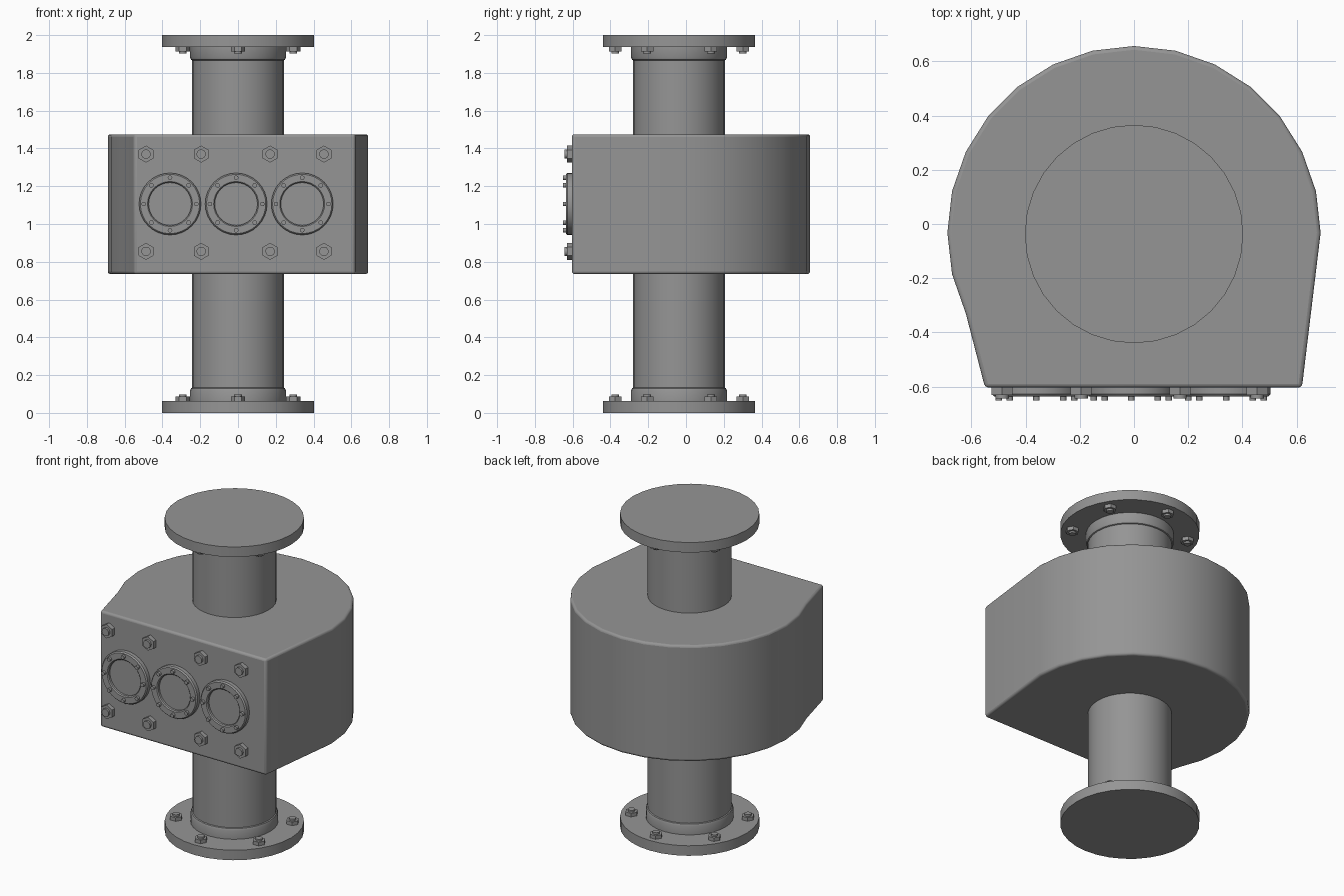
import bpy, bmesh, math
from mathutils import Matrix, Vector

if "Cube" in bpy.data.objects:
    bpy.data.objects.remove(bpy.data.objects["Cube"])

CY = -0.037  # pipe axis in y

# Dark grey paint for every part
paint = bpy.data.materials.new("dark_grey")
paint.diffuse_color = (0.3, 0.3, 0.3, 1)
paint.use_nodes = True
paint.node_tree.nodes["Principled BSDF"].inputs["Base Color"].default_value = paint.diffuse_color


def finish(name, bm, angle=30):
    bmesh.ops.recalc_face_normals(bm, faces=bm.faces)
    me = bpy.data.meshes.new(name)
    bm.to_mesh(me)
    bm.free()
    me.materials.append(paint)
    ob = bpy.data.objects.new(name, me)
    bpy.context.collection.objects.link(ob)
    bpy.ops.object.select_all(action='DESELECT')
    ob.select_set(True)
    bpy.context.view_layer.objects.active = ob
    bpy.ops.object.shade_smooth_by_angle(angle=math.radians(angle))
    return ob


def lathe(bm, profile, n, mat, closed=False):
    """Revolve (radius, height) points about local z; cap the ends if open."""
    rings = [[bm.verts.new(mat @ Vector((r * math.cos(2 * math.pi * i / n),
                                         r * math.sin(2 * math.pi * i / n), h)))
              for i in range(n)] for r, h in profile]
    pairs = list(zip(rings, rings[1:]))
    if closed:
        pairs.append((rings[-1], rings[0]))
    else:
        bm.faces.new(rings[0])
        bm.faces.new(rings[-1])
    for a, b in pairs:
        for i in range(n):
            j = (i + 1) % n
            bm.faces.new((a[i], a[j], b[j], b[i]))


def nut(bm, mat, s):
    """Hex nut with a stud end, pointing along local z."""
    lathe(bm, [(s, -0.005), (s, 0.6 * s)], 6, mat)
    lathe(bm, [(0.55 * s, 0.55 * s), (0.55 * s, 0.9 * s)], 14, mat)


UP = Matrix.Translation((0, CY, 0))
DOWN = Matrix.Translation((0, CY, 2)) @ Matrix.Rotation(math.pi, 4, 'X')


def front(x, z):
    return Matrix.Translation((x, -0.604, z)) @ Matrix.Rotation(math.pi / 2, 4, 'X')


# Housing: round back, flat front
pts = [(0.689 * math.cos(2 * math.pi * i / 28), -0.032 + 0.689 * math.sin(2 * math.pi * i / 28))
       for i in range(17)]
pts += [(-0.55, -0.604), (0.62, -0.604)]
bm = bmesh.new()
base = bm.faces.new([bm.verts.new((x, y, 0.735)) for x, y in pts])
ext = bmesh.ops.extrude_face_region(bm, geom=[base])
bmesh.ops.translate(bm, vec=(0, 0, 0.74),
                    verts=[v for v in ext['geom'] if isinstance(v, bmesh.types.BMVert)])
body = finish("housing", bm)
bev = body.modifiers.new("edge_rounding", 'BEVEL')
bev.width, bev.segments, bev.limit_method = 0.014, 3, 'ANGLE'
bev.angle_limit = math.radians(40)

# Upright pipe
bm = bmesh.new()
lathe(bm, [(0.243, 0.03), (0.243, 1.97)], 32, UP)
finish("pipe", bm)

# End flanges with collars and nuts
for name, mat in (("bottom", UP), ("top", DOWN)):
    bm = bmesh.new()
    lathe(bm, [(0.403, 0), (0.403, 0.064), (0.254, 0.064), (0.254, 0.118),
               (0.249, 0.13), (0.24, 0.135)], 32, mat)
    finish(name + "_flange", bm)
    bm = bmesh.new()
    for k in range(6):
        a = math.radians(90 + 60 * k)
        nut(bm, mat @ Matrix.Translation((0.338 * math.cos(a), 0.338 * math.sin(a), 0.064)), 0.038)
    finish(name + "_flange_nuts", bm)

# Round sight windows: bevelled ring, recessed pane, small bolts
for i, x in enumerate((-0.36, -0.01, 0.34)):
    mat = front(x, 1.106)
    bm = bmesh.new()
    lathe(bm, [(0.164, -0.005), (0.164, 0.024), (0.157, 0.032), (0.119, 0.032),
               (0.113, 0.026), (0.113, -0.005)], 32, mat, closed=True)
    finish(f"window_ring_{i + 1}", bm)
    bm = bmesh.new()
    lathe(bm, [(0.116, -0.004), (0.116, 0.012)], 32, mat)
    finish(f"window_pane_{i + 1}", bm)
    bm = bmesh.new()
    for k in range(8):
        a = math.pi * k / 4
        lathe(bm, [(0.012, 0.028), (0.012, 0.048)], 14,
              mat @ Matrix.Translation((0.139 * math.cos(a), 0.139 * math.sin(a), 0)))
    finish(f"window_bolts_{i + 1}", bm)

# Large nuts on the front face
bm = bmesh.new()
for x in (-0.487, -0.195, 0.17, 0.455):
    for z in (0.855, 1.37):
        nut(bm, front(x, z) @ Matrix.Rotation(math.pi / 6, 4, 'Z'), 0.045)
finish("front_nuts", bm)
